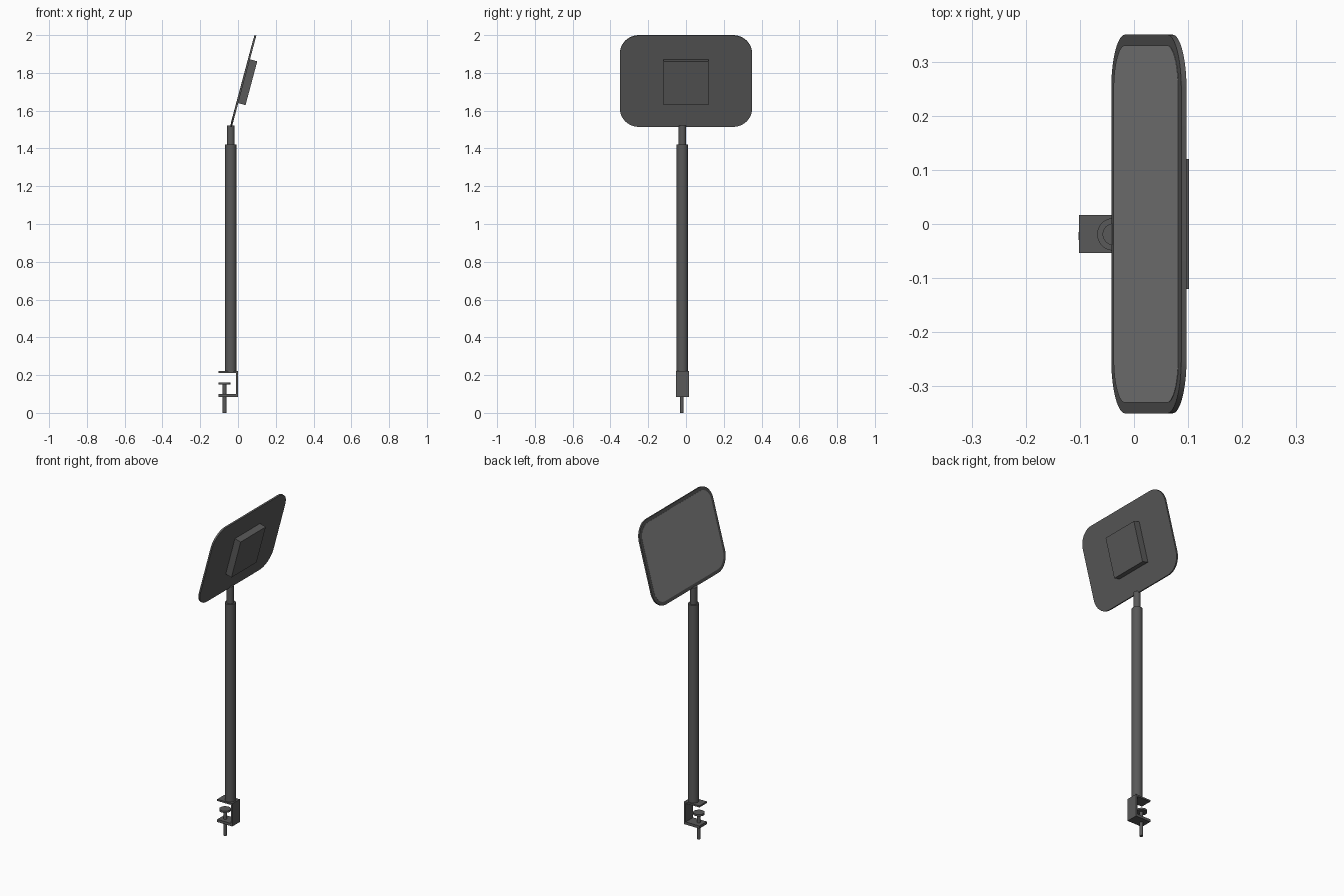
import bpy, bmesh, math
from mathutils import Matrix

if "Cube" in bpy.data.objects:
    bpy.data.objects.remove(bpy.data.objects["Cube"])

def material(name, v):
    m = bpy.data.materials.new(name)
    m.diffuse_color = (v, v, v, 1)
    m.use_nodes = True
    m.node_tree.nodes["Principled BSDF"].inputs["Base Color"].default_value = m.diffuse_color
    return m

DARK = material("dark_grey", 0.1)
GLASS = material("screen_grey", 0.27)

def extrude(name, pts, vec, mat, matrix=None, smooth=True):
    """Extrude a closed 3D outline along vec."""
    bm = bmesh.new()
    face = bm.faces.new([bm.verts.new(p) for p in pts])
    res = bmesh.ops.extrude_face_region(bm, geom=[face])
    bmesh.ops.translate(bm, vec=vec, verts=[g for g in res["geom"] if isinstance(g, bmesh.types.BMVert)])
    bmesh.ops.recalc_face_normals(bm, faces=bm.faces)
    if matrix:
        bm.transform(matrix)
    me = bpy.data.meshes.new(name)
    bm.to_mesh(me)
    bm.free()
    ob = bpy.data.objects.new(name, me)
    bpy.context.collection.objects.link(ob)
    me.materials.append(mat)
    if smooth:
        bpy.ops.object.select_all(action='DESELECT')
        ob.select_set(True)
        bpy.context.view_layer.objects.active = ob
        bpy.ops.object.shade_smooth_by_angle(angle=math.radians(30))
    return ob

def cylinder(name, x, y, r, z0, z1):
    n = 48
    pts = [(x + r * math.cos(2 * math.pi * i / n), y + r * math.sin(2 * math.pi * i / n), z0) for i in range(n)]
    return extrude(name, pts, (0, 0, z1 - z0), DARK)

def rounded(w, h, r, x, n=12):
    """Rounded rectangle in the local yz plane at depth x."""
    pts = []
    for k, (sy, sz) in enumerate([(1, 1), (-1, 1), (-1, -1), (1, -1)]):
        for i in range(n + 1):
            a = math.pi / 2 * (k + i / n)
            pts.append((x, sy * (w / 2 - r) + r * math.cos(a), sz * (h / 2 - r) + r * math.sin(a)))
    return pts

# Tilted head: local x is depth (towards the back), local z runs up the panel
tilt = Matrix.Translation((0.0227, 0, 1.7583)) @ Matrix.Rotation(math.radians(15), 4, 'Y')
extrude("display_panel", rounded(0.70, 0.50, 0.10, 0), (0.01, 0, 0), DARK, tilt)
extrude("screen", rounded(0.66, 0.46, 0.08, -0.0008), (0.0018, 0, 0), GLASS, tilt)
box = [(0.009, sy * 0.12, sz * 0.12) for sy, sz in [(1, 1), (-1, 1), (-1, -1), (1, -1)]]
extrude("rear_housing", box, (0.041, 0, 0), DARK, tilt, smooth=False)

# Telescopic pole
PX, PY = -0.038, -0.019
cylinder("outer_pole", PX, PY, 0.03, 0.22, 1.42)
cylinder("inner_pole", PX, PY, 0.02, 1.41, 1.522)

# C-shaped table clamp
c = [(-0.102, 0.222), (0, 0.222), (0, 0.084), (-0.102, 0.084),
     (-0.102, 0.1), (-0.01, 0.1), (-0.01, 0.212), (-0.102, 0.212)]
extrude("clamp_bracket", [(x, -0.054, z) for x, z in c], (0, 0.071, 0), DARK, smooth=False)

# Clamp screw with pressure disc
cylinder("clamp_screw", -0.071, -0.022, 0.01, 0, 0.152)
cylinder("clamp_disc", -0.071, -0.022, 0.032, 0.15, 0.161)
